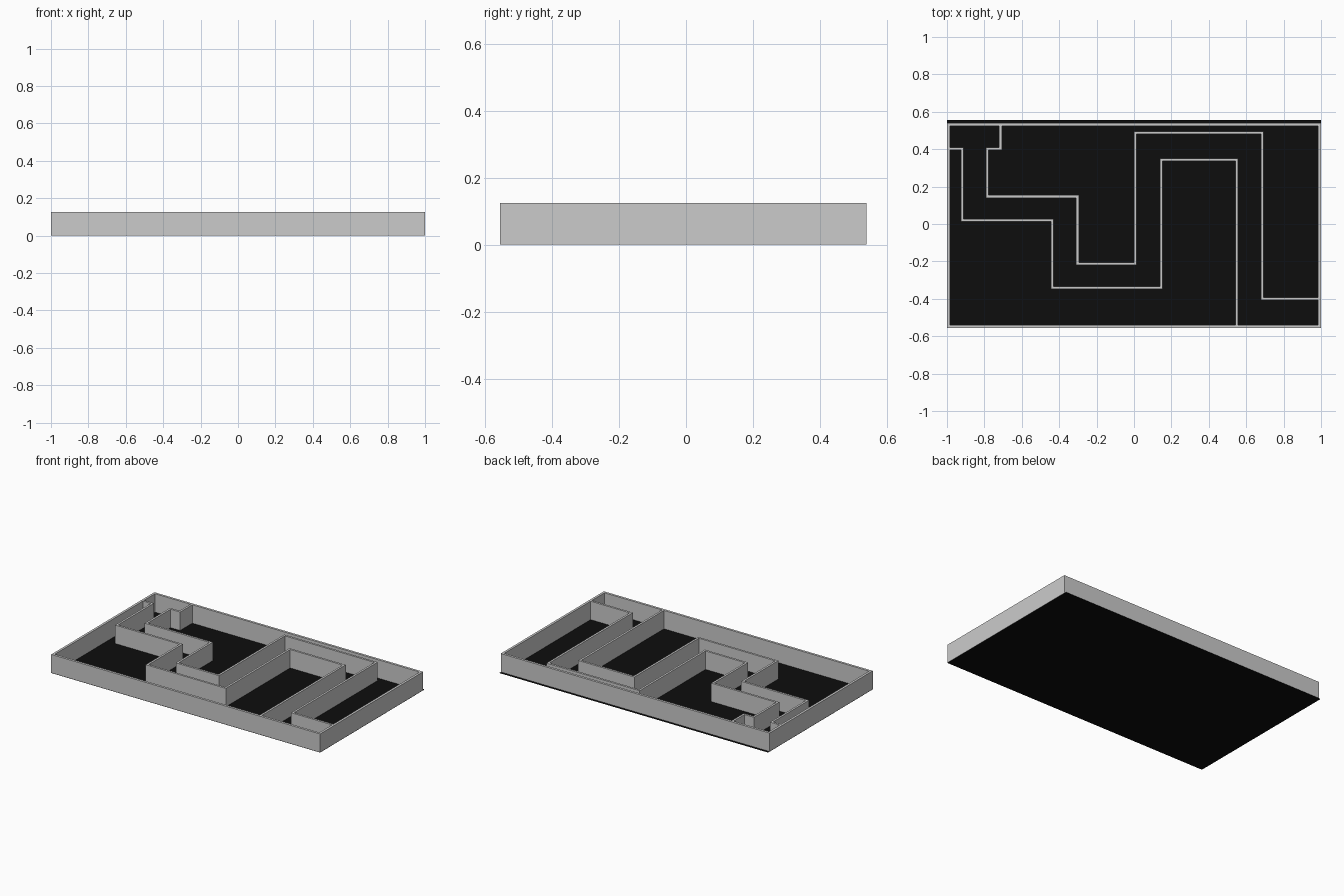
import bpy, bmesh
from mathutils import Vector

if "Cube" in bpy.data.objects:
    bpy.data.objects.remove(bpy.data.objects["Cube"])

BASE, TOP = 0.001, 0.125
T = 0.014


def wall(name, pts, thick=T, closed=False):
    """Upright wall of constant thickness following an axis-aligned path, mitred at corners."""
    pts = [Vector(p) for p in pts]
    n = len(pts)
    bm = bmesh.new()
    rings = []
    for i, p in enumerate(pts):
        d_in = (p - pts[i - 1]).normalized() if closed or i > 0 else None
        d_out = (pts[(i + 1) % n] - p).normalized() if closed or i < n - 1 else None
        a, b = d_in or d_out, d_out or d_in
        na, nb = Vector((-a.y, a.x)), Vector((-b.y, b.x))
        off = (na + nb) / (1 + na.dot(nb)) * thick / 2
        l, r = p + off, p - off
        rings.append([bm.verts.new((q.x, q.y, z)) for q, z in
                      ((l, BASE), (r, BASE), (r, TOP), (l, TOP))])
    for i in range(n if closed else n - 1):
        r0, r1 = rings[i], rings[(i + 1) % n]
        for k in range(4):
            j = (k + 1) % 4
            bm.faces.new((r0[k], r0[j], r1[j], r1[k]))
    if not closed:
        bm.faces.new(rings[0])
        bm.faces.new(rings[-1])
    bmesh.ops.recalc_face_normals(bm, faces=bm.faces)
    return add(name, bm)


def add(name, bm):
    me = bpy.data.meshes.new(name)
    bm.to_mesh(me)
    bm.free()
    ob = bpy.data.objects.new(name, me)
    bpy.context.collection.objects.link(ob)
    return ob


# Black floor sheet, reaching slightly past the back wall
bm = bmesh.new()
bm.faces.new([bm.verts.new((x, y, 0)) for x, y in
              ((-1, -0.556), (1, -0.556), (1, 0.556), (-1, 0.556))])
floor = add("floor", bm)
black = bpy.data.materials.new("black")
black.diffuse_color = (0.004, 0.004, 0.004, 1)
black.use_nodes = True
black.node_tree.nodes["Principled BSDF"].inputs["Base Color"].default_value = black.diffuse_color
floor.data.materials.append(black)

# Outer frame
wall("outer_wall", [(-0.992, -0.548), (0.992, -0.548), (0.992, 0.532), (-0.992, 0.532)],
     0.016, closed=True)

# The two sides of the winding corridor
wall("lower_path_wall", [(-0.99, 0.402), (-0.918, 0.402), (-0.918, 0.021), (-0.437, 0.021),
                         (-0.437, -0.340), (0.145, -0.340), (0.145, 0.344),
                         (0.549, 0.344), (0.549, -0.545)])
wall("upper_path_wall", [(-0.714, 0.53), (-0.714, 0.402), (-0.785, 0.402), (-0.785, 0.147),
                         (-0.302, 0.147), (-0.302, -0.213), (0.006, -0.213), (0.006, 0.487),
                         (0.686, 0.487), (0.686, -0.399), (0.99, -0.399)])
